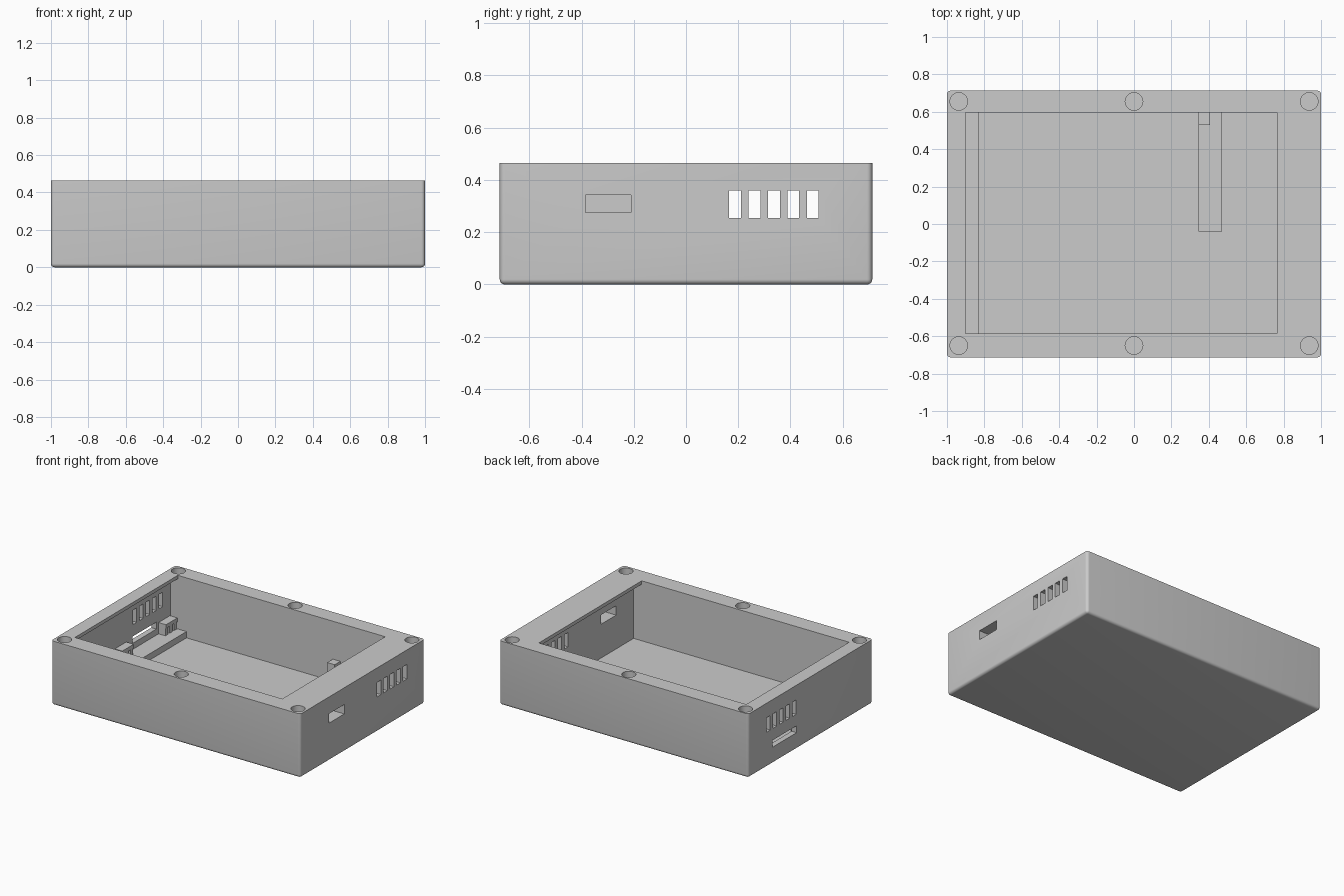
import bpy, bmesh
from mathutils import Matrix, Vector

if "Cube" in bpy.data.objects:
    bpy.data.objects.remove(bpy.data.objects["Cube"])

grey = bpy.data.materials.new("plain grey")
grey.diffuse_color = (0.6, 0.6, 0.6, 1)
grey.use_nodes = True
grey.node_tree.nodes["Principled BSDF"].inputs["Base Color"].default_value = grey.diffuse_color


def make(name, bm):
    mesh = bpy.data.meshes.new(name)
    bm.to_mesh(mesh)
    bm.free()
    mesh.materials.append(grey)
    ob = bpy.data.objects.new(name, mesh)
    bpy.context.collection.objects.link(ob)
    return ob


def boxes(name, spans):
    """One object of separate boxes, each given as x0, x1, y0, y1, z0, z1."""
    bm = bmesh.new()
    for x0, x1, y0, y1, z0, z1 in spans:
        mid = Vector((x0 + x1, y0 + y1, z0 + z1)) / 2
        size = Matrix.Diagonal((x1 - x0, y1 - y0, z1 - z0, 1))
        bmesh.ops.create_cube(bm, size=1, matrix=Matrix.Translation(mid) @ size)
    return make(name, bm)


def activate(ob):
    bpy.ops.object.select_all(action='DESELECT')
    ob.select_set(True)
    bpy.context.view_layer.objects.active = ob


def cut(ob, cutter):
    cutter.hide_render = True
    mod = ob.modifiers.new("cut", 'BOOLEAN')
    mod.operation = 'DIFFERENCE'
    mod.solver = 'EXACT'
    mod.object = cutter
    activate(ob)
    bpy.ops.object.modifier_apply(modifier=mod.name)
    bpy.data.objects.remove(cutter)


# Case: block with rounded upright and bottom edges
H = 0.465
case = boxes("case", [(-1, 1, -0.713, 0.713, 0, H)])
bm = bmesh.new()
bm.from_mesh(case.data)
edges = [e for e in bm.edges if min(v.co.z for v in e.verts) < 0.01]
bmesh.ops.bevel(bm, geom=edges, offset=0.02, segments=5, profile=0.5, affect='EDGES')
bm.to_mesh(case.data)
bm.free()

# Cavity, and the narrower opening that leaves a thin lip at both ends
cut(case, boxes("cavity", [(-0.96, 0.83, -0.585, 0.595, 0.03, 0.44)]))
cut(case, boxes("opening", [(-0.9, 0.765, -0.585, 0.595, 0.3, 0.6)]))

# Five vents running through both end walls
cut(case, boxes("vents", [(-1.1, 1.1, 0.165 + 0.0745 * i, 0.21 + 0.0745 * i, 0.255, 0.36)
                          for i in range(5)]))

# Plug port on the right, card slot on the left
cut(case, boxes("ports", [(0.8, 1.1, -0.385, -0.21, 0.275, 0.343),
                          (-1.1, -0.93, 0.16, 0.435, 0.12, 0.17)]))

# Screw holes in the rim
bm = bmesh.new()
for x in (-0.937, 0, 0.937):
    for y in (-0.65, 0.655):
        bmesh.ops.create_cone(bm, cap_ends=True, segments=40, radius1=0.047, radius2=0.047,
                              depth=0.3, matrix=Matrix.Translation((x, y, H)))
cut(case, make("screw_holes", bm))
activate(case)
bpy.ops.object.shade_smooth_by_angle(angle=0.6)

# Board ledge along the left end
boxes("board_ledge", [(-0.96, -0.83, -0.585, 0.595, 0.03, 0.076)])

# Card clips either side of the slot: a cap on three legs
for name, y in (("front_card_clip", -0.04), ("back_card_clip", 0.46)):
    legs = [(-0.96, -0.905, y + 0.05 * i, y + 0.05 * i + 0.03, 0.076, 0.13) for i in range(3)]
    boxes(name, legs + [(-0.96, -0.9, y, y + 0.13, 0.13, 0.158)])

# Low rail on the floor with a post at its back end
boxes("floor_rail", [(0.345, 0.47, -0.04, 0.595, 0.03, 0.076)])
boxes("rail_post", [(0.345, 0.405, 0.53, 0.595, 0.076, 0.19)])
